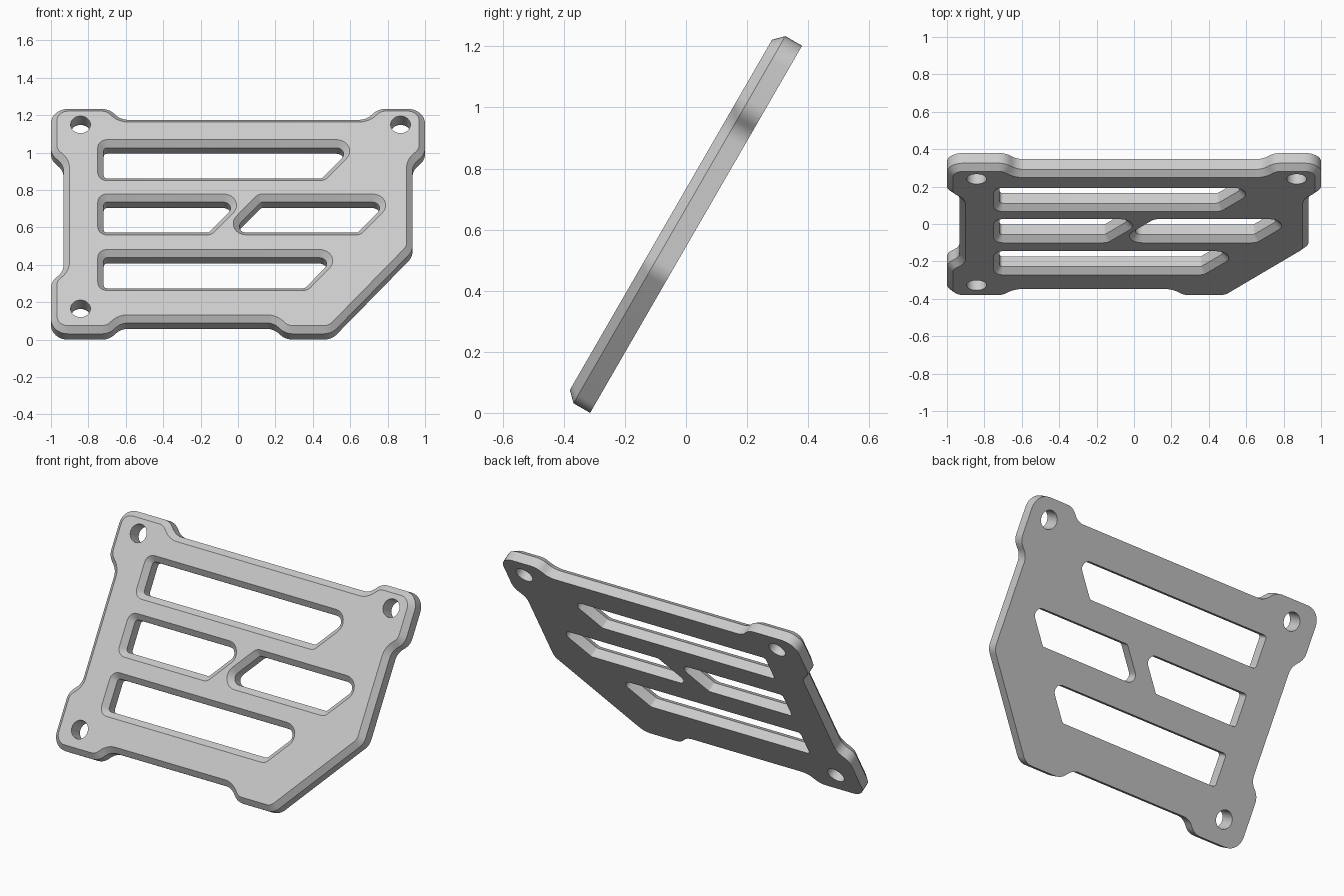
import bpy, bmesh, math
from mathutils import Vector, Matrix

cube = bpy.data.objects.get("Cube")
if cube:
    bpy.data.objects.remove(cube, do_unlink=True)

HEIGHT, THICK, CHAMFER = 1.388, 0.095, 0.032
SHOULDER = THICK - CHAMFER      # depth where the front chamfer starts
STEP = 0.067                    # how far the corner pads stand proud
SLANT = 0.857                   # sideways run of the slanted ends per unit height


def rounded(corners, steps=8):
    """Counter-clockwise polygon of (x, y, radius) with filleted corners."""
    points = []
    for i, (x, y, r) in enumerate(corners):
        p = Vector((x, y))
        a = (Vector(corners[i - 1][:2]) - p).normalized()
        b = (Vector(corners[(i + 1) % len(corners)][:2]) - p).normalized()
        half = a.angle(b) / 2
        centre = p + (a + b).normalized() * r / math.sin(half)
        start = p + a * r / math.tan(half) - centre
        end = p + b * r / math.tan(half) - centre
        sweep = math.atan2(start.x * end.y - start.y * end.x, start.dot(end))
        for k in range(steps + 1):
            points.append(centre + Matrix.Rotation(sweep * k / steps, 2) @ start)
    return points


def inset(points, d):
    """Move a counter-clockwise loop inward by d."""
    result = []
    for i, p in enumerate(points):
        e1 = (p - points[i - 1]).normalized()
        e2 = (points[(i + 1) % len(points)] - p).normalized()
        n1, n2 = Vector((-e1.y, e1.x)), Vector((-e2.y, e2.x))
        result.append(p + (n1 + n2) * d / (1 + n1.dot(n2)))
    return result


bm = bmesh.new()
back_edges, front_edges = [], []


def wall(points, levels):
    """Skin a loop through (depth, inset) levels and keep its end edges for the caps."""
    rings = [[bm.verts.new((p.x, p.y, depth)) for p in inset(points, d)]
             for depth, d in levels]
    n = len(points)
    for low, high in zip(rings, rings[1:]):
        for i in range(n):
            j = (i + 1) % n
            bm.faces.new((low[i], low[j], high[j], high[i]))
    for ring, store in ((rings[0], back_edges), (rings[-1], front_edges)):
        store += [bm.edges.get((ring[i], ring[(i + 1) % n])) for i in range(n)]


# Outer rim with three raised corner pads and one cut corner
top, R = HEIGHT, 0.09
body = 1 - STEP
outline = [
    (-1, 0, R), (-0.69, 0, R), (-0.625, STEP, R),
    (0.19, STEP, R), (0.255, 0, R), (0.5, 0, R),
    (body, 0.51, R),
    (body, top - 0.345, R), (1, top - 0.28, R), (1, top, R),
    (0.75, top, R), (0.685, top - STEP, R),
    (-0.625, top - STEP, R), (-0.69, top, R), (-1, top, R),
    (-1, top - 0.28, R), (-body, top - 0.345, R),
    (-body, 0.385, R), (-1, 0.32, R),
]
wall(rounded(outline), [(0, 0), (SHOULDER, 0), (THICK, CHAMFER)])

# Slanted windows: bottom, lower left and right x, run of the left end
WINDOW = 0.253
run = SLANT * WINDOW
for base, left, right, left_run in (
        (0.249, -0.75, 0.372, 0), (0.592, -0.75, -0.142, 0),
        (0.592, -0.108, 0.655, run), (0.927, -0.75, 0.463, 0)):
    upper = base + WINDOW
    left_radius = 0.07 if left_run else 0.05
    wall(rounded([(left, base, left_radius), (right, base, 0.05),
                  (right + run, upper, 0.07), (left + left_run, upper, 0.05)]),
         [(0, CHAMFER), (SHOULDER, CHAMFER), (THICK, 0)])

# Screw holes through the pads
for x, y in ((-0.842, 0.137), (-0.842, 1.273), (0.869, 1.273)):
    circle = [Vector((x + 0.053 * math.cos(k * math.tau / 32),
                      y + 0.053 * math.sin(k * math.tau / 32))) for k in range(32)]
    wall(circle, [(0, 0), (THICK, 0)])

# Flat back and front faces
for edges, direction in ((back_edges, -1), (front_edges, 1)):
    bmesh.ops.triangle_fill(bm, use_beauty=True, use_dissolve=False,
                            edges=edges, normal=(0, 0, direction))
bmesh.ops.recalc_face_normals(bm, faces=bm.faces)

# Lean the plate back on its lower edge
bm.transform(Matrix.Translation((0, -0.314, 0)) @ Matrix.Rotation(math.radians(60), 4, 'X'))
mesh = bpy.data.meshes.new("slotted_plate")
bm.to_mesh(mesh)
bm.free()

grey = bpy.data.materials.new("light grey")
grey.use_nodes = True
grey.diffuse_color = (0.6, 0.6, 0.6, 1)
grey.node_tree.nodes["Principled BSDF"].inputs["Base Color"].default_value = (0.6, 0.6, 0.6, 1)
mesh.materials.append(grey)

plate = bpy.data.objects.new("slotted_plate", mesh)
bpy.context.collection.objects.link(plate)
bpy.ops.object.select_all(action='DESELECT')
plate.select_set(True)
bpy.context.view_layer.objects.active = plate
bpy.ops.object.shade_smooth_by_angle(angle=math.radians(30))
